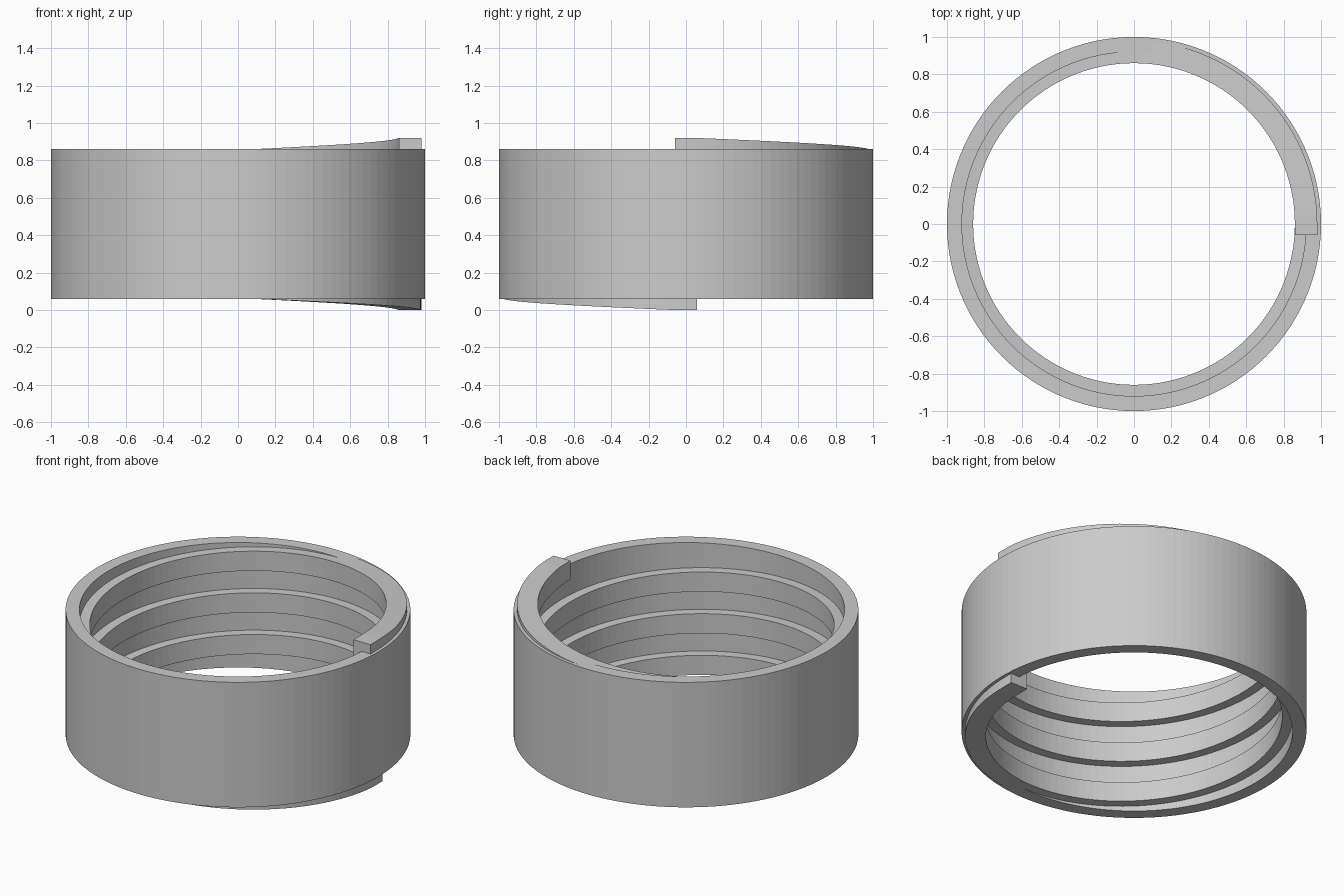
import bpy, bmesh, math

if "Cube" in bpy.data.objects:
    bpy.data.objects.remove(bpy.data.objects["Cube"])

SEG = 120                      # sides of the ring
Z0, Z1 = 0.06, 0.86            # ring bottom and top
R_OUT, R_IN = 1.0, 0.92
TURNS = 3
HALF = 0.06                    # half width of the square thread section
STEPS = SEG * TURNS

grey = bpy.data.materials.new("light grey")
grey.diffuse_color = (0.6, 0.6, 0.6, 1)
grey.use_nodes = True
grey.node_tree.nodes["Principled BSDF"].inputs["Base Color"].default_value = grey.diffuse_color


def finish(name, bm):
    bmesh.ops.recalc_face_normals(bm, faces=bm.faces[:])
    mesh = bpy.data.meshes.new(name)
    bm.to_mesh(mesh)
    bm.free()
    mesh.materials.append(grey)
    obj = bpy.data.objects.new(name, mesh)
    bpy.context.collection.objects.link(obj)
    return obj


def bridge(bm, a, b):
    """Join two four-point sections with quads."""
    for i in range(4):
        j = (i + 1) % 4
        bm.faces.new((a[i], a[j], b[j], b[i]))


# Plain outer ring
bm = bmesh.new()
rings = []
for k in range(SEG):
    a = 2 * math.pi * k / SEG
    rings.append([bm.verts.new((r * math.cos(a), r * math.sin(a), z))
                  for r, z in ((R_IN, Z0), (R_OUT, Z0), (R_OUT, Z1), (R_IN, Z1))])
for k in range(SEG):
    bridge(bm, rings[k], rings[(k + 1) % SEG])
finish("outer_ring", bm)

# Square inner thread climbing clockwise, with short level ends
bm = bmesh.new()
sweep = 2 * math.pi * TURNS
lead = HALF / R_IN


def height(s):
    return Z0 + (Z1 - Z0) * min(max(s, 0), sweep) / sweep


def section(s, y_end=None):
    low, high = height(s - lead) - HALF, height(s + lead) + HALF
    pts = []
    for r, z in ((R_IN - HALF, low), (R_IN + HALF, low),
                 (R_IN + HALF, high), (R_IN - HALF, high)):
        x, y = r * math.cos(s), -r * math.sin(s)
        if y_end is not None:
            x, y = r, y_end
        pts.append(bm.verts.new((x, y, z)))
    return pts


sections = [section(-lead, HALF)]
sections += [section(sweep * k / STEPS) for k in range(STEPS + 1)]
sections.append(section(sweep + lead, -HALF))
for a, b in zip(sections, sections[1:]):
    bridge(bm, a, b)
bm.faces.new(sections[0])
bm.faces.new(sections[-1])
finish("inner_thread", bm)
